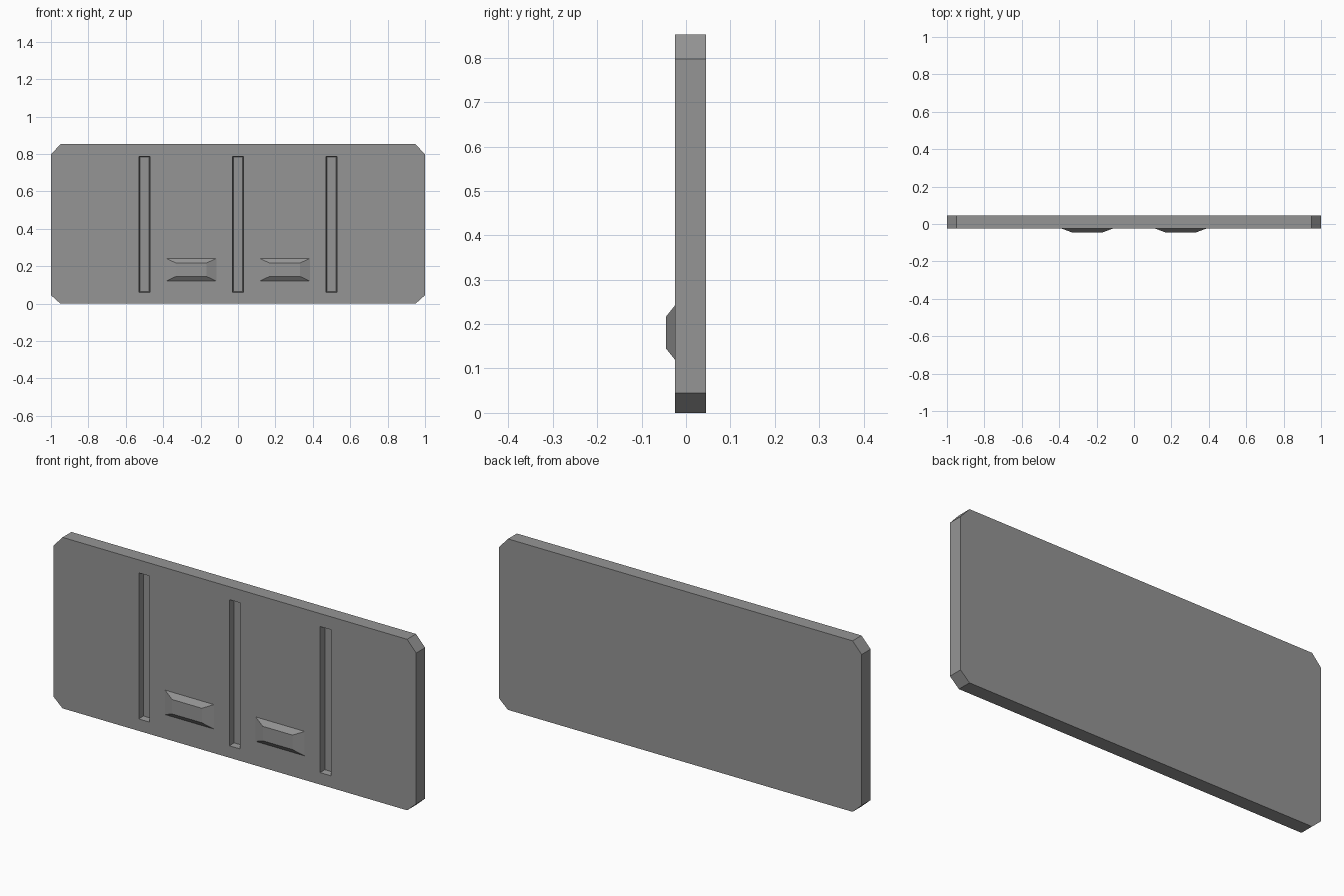
import bpy
import bmesh

cube = bpy.data.objects.get("Cube")
if cube:
    bpy.data.objects.remove(cube, do_unlink=True)

FRONT, BACK, HEIGHT = -0.025, 0.045, 0.852

grey = bpy.data.materials.new("mid_grey")
grey.use_nodes = True
COLOUR = (0.3, 0.3, 0.3, 1)
grey.diffuse_color = COLOUR
grey.node_tree.nodes["Principled BSDF"].inputs["Base Color"].default_value = COLOUR


def loft(name, outline_a, y_a, outline_b, y_b):
    """Closed solid between two (x, z) outlines at two depths."""
    bm = bmesh.new()
    a = [bm.verts.new((x, y_a, z)) for x, z in outline_a]
    b = [bm.verts.new((x, y_b, z)) for x, z in outline_b]
    bm.faces.new(a)
    bm.faces.new(b[::-1])
    n = len(a)
    for i in range(n):
        j = (i + 1) % n
        bm.faces.new((a[j], a[i], b[i], b[j]))
    bmesh.ops.recalc_face_normals(bm, faces=bm.faces)
    mesh = bpy.data.meshes.new(name)
    bm.to_mesh(mesh)
    bm.free()
    mesh.materials.append(grey)
    obj = bpy.data.objects.new(name, mesh)
    bpy.context.collection.objects.link(obj)
    return obj


def rect(cx, half, z0, z1):
    return [(cx - half, z0), (cx + half, z0), (cx + half, z1), (cx - half, z1)]


# Flat panel with clipped corners
right_edge = [(0.95, 0), (1, 0.045), (1, 0.797), (0.95, HEIGHT)]
outline = right_edge + [(-x, z) for x, z in reversed(right_edge)]
panel = loft("panel", outline, FRONT, outline, BACK)

# Three upright slots cut in the front, slightly narrower at the bottom
for i, cx in enumerate((-0.5, 0, 0.5)):
    cutter = loft(f"slot_cutter_{i + 1}",
                  rect(cx, 0.031, 0.058, 0.789), FRONT - 0.01,
                  rect(cx, 0.025, 0.064, 0.783), FRONT + 0.03)
    cutter.hide_render = True
    cutter.hide_set(True)
    cut = panel.modifiers.new("slot", "BOOLEAN")
    cut.operation = "DIFFERENCE"
    cut.solver = "EXACT"
    cut.object = cutter

# Bake the cuts and drop the cutters
depsgraph = bpy.context.evaluated_depsgraph_get()
cut_mesh = bpy.data.meshes.new_from_object(panel.evaluated_get(depsgraph))
cutters = [m.object for m in panel.modifiers]
panel.modifiers.clear()
panel.data = cut_mesh
for cutter in cutters:
    bpy.data.objects.remove(cutter, do_unlink=True)

# Two raised grips with sloping sides
for name, cx in (("right_grip", -0.25), ("left_grip", 0.25)):
    loft(name, rect(cx, 0.135, 0.12, 0.242), FRONT,
         rect(cx, 0.082, 0.145, 0.217), FRONT - 0.02)
